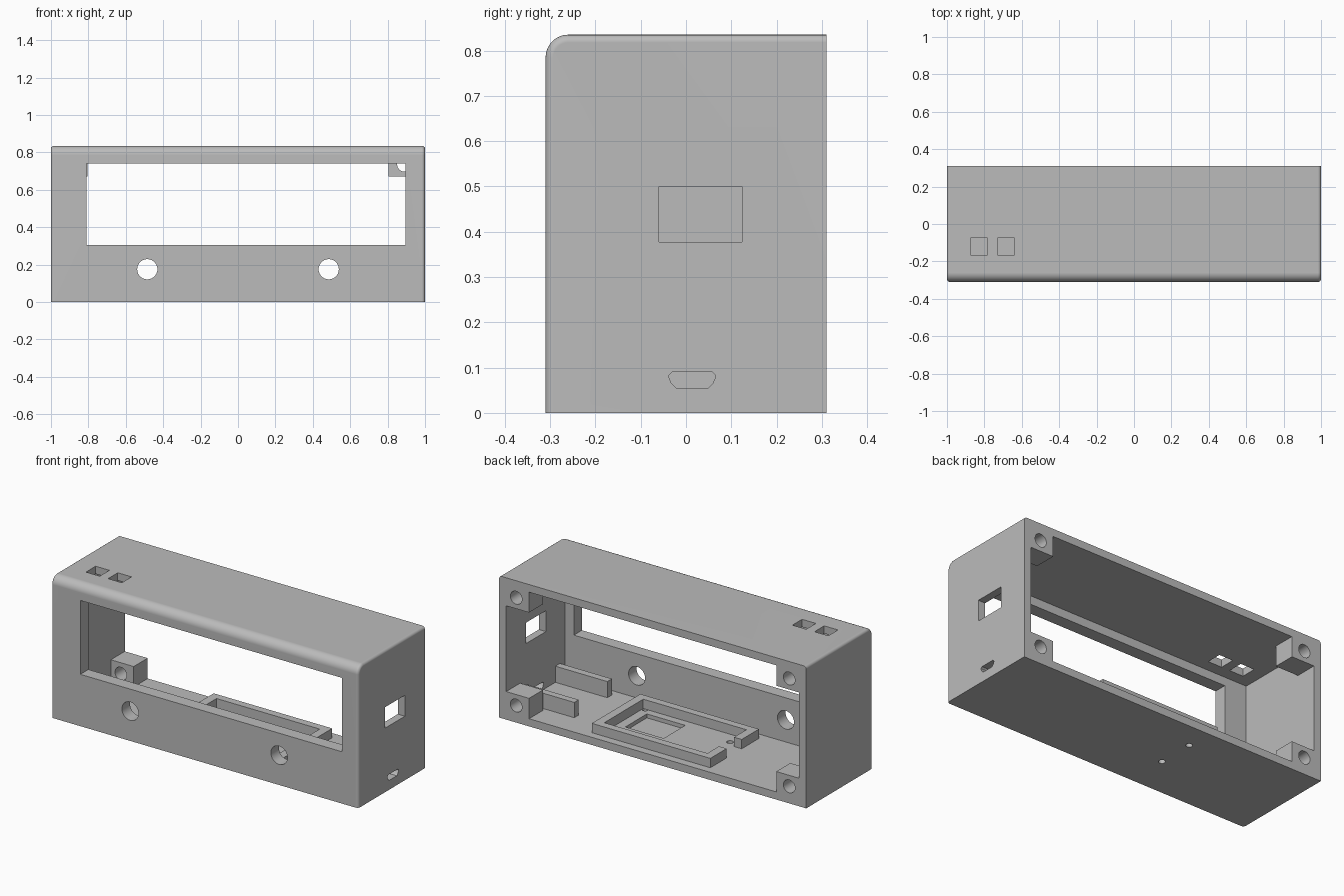
import bpy
import bmesh
from mathutils import Matrix, Vector

cube = bpy.data.objects.get("Cube")
if cube:
    bpy.data.objects.remove(cube, do_unlink=True)

grey = bpy.data.materials.new("matte grey plastic")
grey.use_nodes = True
colour = (0.5, 0.5, 0.5, 1)
grey.diffuse_color = colour
grey.node_tree.nodes["Principled BSDF"].inputs["Base Color"].default_value = colour

W, D, H = 1.0, 0.31, 0.835      # half width, half depth, height
WALL, FRONT = 0.046, 0.075      # wall and front panel thickness
INNER = W - WALL


def finish(bm, name):
    bmesh.ops.recalc_face_normals(bm, faces=bm.faces)
    mesh = bpy.data.meshes.new(name)
    bm.to_mesh(mesh)
    bm.free()
    obj = bpy.data.objects.new(name, mesh)
    bpy.context.collection.objects.link(obj)
    mesh.materials.append(grey)
    return obj


def box_mesh(x, y, z):
    bm = bmesh.new()
    lo, hi = Vector((x[0], y[0], z[0])), Vector((x[1], y[1], z[1]))
    size = Matrix.Diagonal((*(hi - lo), 1))
    bmesh.ops.create_cube(bm, size=1, matrix=Matrix.Translation((lo + hi) / 2) @ size)
    return bm


def box(name, x, y, z):
    return finish(box_mesh(x, y, z), name)


def rod(name, centre, radius, length, axis="Z"):
    bm = bmesh.new()
    turn = Matrix.Rotation(1.570796, 4, "X") if axis == "Y" else Matrix()
    bmesh.ops.create_cone(bm, cap_ends=True, segments=40, radius1=radius, radius2=radius,
                          depth=length, matrix=Matrix.Translation(centre) @ turn)
    return finish(bm, name)


def activate(obj):
    bpy.ops.object.select_all(action="DESELECT")
    obj.select_set(True)
    bpy.context.view_layer.objects.active = obj


def cut(obj, *cutters):
    for cutter in cutters:
        mod = obj.modifiers.new("cut", "BOOLEAN")
        mod.operation, mod.solver, mod.object = "DIFFERENCE", "EXACT", cutter
        activate(obj)
        bpy.ops.object.modifier_apply(modifier=mod.name)
        bpy.data.objects.remove(cutter, do_unlink=True)


def smooth(obj):
    activate(obj)
    bpy.ops.object.shade_smooth_by_angle(angle=0.6)
    mod = obj.modifiers.new("flat panels", "WEIGHTED_NORMAL")
    mod.keep_sharp = True


# Outer body: large round on the front top edge, small round on the side edges
bm = box_mesh((-W, W), (-D, D), (0, H))
top_front = [e for e in bm.edges
             if all(v.co.y < -D + 0.001 and v.co.z > H - 0.001 for v in e.verts)]
bmesh.ops.bevel(bm, geom=top_front, offset=0.05, segments=8, profile=0.5, affect="EDGES")
side_edges = [e for e in bm.edges
              if abs(sum(v.co.x for v in e.verts)) > 2 * W - 0.001
              and not all(v.co.z < 0.001 for v in e.verts)
              and not all(v.co.y > D - 0.001 for v in e.verts)]
bmesh.ops.bevel(bm, geom=side_edges, offset=0.017, segments=4, profile=0.5, affect="EDGES")
shell = finish(bm, "case_shell")

# Hollow interior, open at the back, and the display window
cut(shell,
    box("cavity", (-INNER, INNER), (-D + FRONT, D + 0.1), (0.045, H - 0.045)),
    box("window_cut", (-0.81, 0.895), (-D - 0.1, -D + 0.15), (0.305, 0.74)))

# Front control holes
for x in (-0.485, 0.485):
    cut(shell, rod("control_hole", (x, -D, 0.175), 0.054, 0.3, "Y"))

# Square button holes in the top
for x in (-0.829, -0.685):
    cut(shell, box("button_hole", (x - 0.045, x + 0.045), (-0.166, -0.076), (H - 0.1, H + 0.1)))

# Side switch opening and charging port with chamfered lower corners
cut(shell, box("switch_cut", (0.9, 1.1), (-0.06, 0.124), (0.377, 0.5)))
bm = box_mesh((0.9, 1.1), (-0.038, 0.065), (0.055, 0.091))
for low, size in ((True, 0.016), (False, 0.008)):
    corners = [e for e in bm.edges if abs(e.verts[0].co.x - e.verts[1].co.x) > 0.1
               and (e.verts[0].co.z < 0.06) == low]
    bmesh.ops.bevel(bm, geom=corners, offset=size, segments=1, affect="EDGES")
cut(shell, finish(bm, "port_cut"))

# Shallow pocket and small holes in the floor
cut(shell, box("pocket", (0.075, 0.325), (-0.1, 0.1), (0.022, 0.1)))
for y in (0.155, -0.064):
    cut(shell, rod("floor_hole", (-0.242, y, 0), 0.018, 0.2))
for y in (0.205, -0.14):
    cut(shell, rod("blind_hole", (0.364, y, 0.05), 0.016, 0.04))
smooth(shell)

# Screw posts in the four back corners
for side, sx in (("right", -1), ("left", 1)):
    for level, z, hz in (("lower", (0.045, 0.165), 0.1), ("upper", (0.67, H - 0.045), 0.735)):
        post = box(f"{level}_{side}_screw_post", sorted((sx * 0.805, sx * INNER)), (0.18, D), z)
        cut(post, rod("screw_hole", (sx * 0.889, 0.25, hz), 0.038, 0.4, "Y"))
        smooth(post)

# Ribs that hold the charging board
box("front_board_rib", (0.615, INNER), (-0.19, -0.147), (0.045, 0.14))
box("back_board_rib", (0.615, INNER), (0.12, 0.161), (0.045, 0.135))

# Board tray: a low frame with a cable gap in one end
tray = box("board_tray", (-0.342, 0.43), (-0.19, 0.262), (0.045, 0.1))
cut(tray,
    box("tray_inside", (-0.292, 0.38), (-0.145, 0.217), (0, 0.2)),
    box("cable_gap", (-0.4, -0.25), (-0.03, 0.11), (0, 0.2)))
